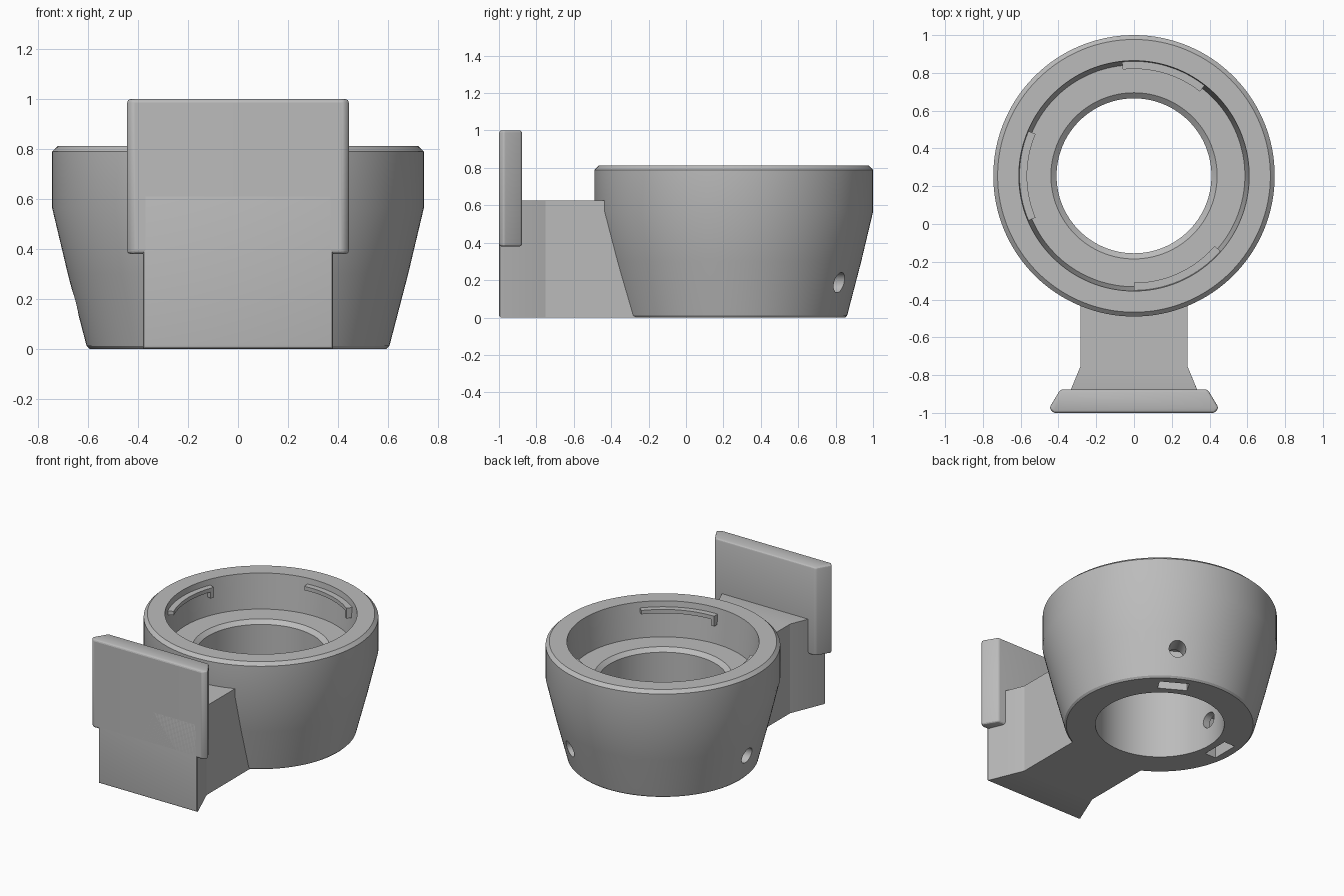
import bpy, bmesh, math
from mathutils import Matrix, Vector

if "Cube" in bpy.data.objects:
    bpy.data.objects.remove(bpy.data.objects["Cube"])

CY = 0.255  # ring centre in y
grey = bpy.data.materials.new("light grey")
grey.diffuse_color = (0.5, 0.5, 0.5, 1)
grey.use_nodes = True
grey.node_tree.nodes["Principled BSDF"].inputs["Base Color"].default_value = grey.diffuse_color


def make(name, bm, smooth=True):
    bmesh.ops.recalc_face_normals(bm, faces=bm.faces)
    me = bpy.data.meshes.new(name)
    bm.to_mesh(me)
    bm.free()
    ob = bpy.data.objects.new(name, me)
    bpy.context.collection.objects.link(ob)
    me.materials.append(grey)
    bpy.ops.object.select_all(action='DESELECT')
    ob.select_set(True)
    bpy.context.view_layer.objects.active = ob
    if smooth:
        bpy.ops.object.shade_smooth_by_angle(angle=math.radians(20))
    return ob


def lathe(profile, a0, a1, steps):
    """Sweep a closed (radius, z) profile around the ring axis."""
    bm = bmesh.new()
    full = abs(a1 - a0) >= 360
    rings = []
    for i in range(steps if full else steps + 1):
        a = math.radians(a0 + (a1 - a0) * i / steps)
        rings.append([bm.verts.new((r * math.cos(a), CY + r * math.sin(a), z)) for r, z in profile])
    n = len(profile)
    for i in range(steps):
        p, q = rings[i], rings[(i + 1) % len(rings)]
        for j in range(n):
            k = (j + 1) % n
            bm.faces.new((p[j], q[j], q[k], p[k]))
    if not full:
        bm.faces.new(rings[0])
        bm.faces.new(rings[-1])
    return bm


def prism(outline, z0, z1):
    """Extrude an (x, y) outline between two heights."""
    bm = bmesh.new()
    lo = [bm.verts.new((x, y, z0)) for x, y in outline]
    hi = [bm.verts.new((x, y, z1)) for x, y in outline]
    bm.faces.new(lo)
    bm.faces.new(hi)
    for i in range(len(lo)):
        j = (i + 1) % len(lo)
        bm.faces.new((lo[i], lo[j], hi[j], hi[i]))
    return bm


def mirrored(half):
    return half + [(-x, y) for x, y in reversed(half)]


# Tapered ring with stepped bore
ring = make("ring_body", lathe(
    [(0.41, 0), (0.595, 0), (0.607, 0.012), (0.682, 0.30), (0.745, 0.565), (0.745, 0.79),
     (0.722, 0.812), (0.61, 0.812), (0.587, 0.57), (0.44, 0.57), (0.41, 0.545)], 0, 360, 128), False)

# Radial screw holes and the nut pockets open to the underside
for ang in (60, 180):
    rot = Matrix.Translation((0, CY, 0)) @ Matrix.Rotation(math.radians(ang), 4, 'Z')
    hole = bmesh.new()
    bmesh.ops.create_cone(hole, cap_ends=True, segments=32, radius1=0.054, radius2=0.054, depth=0.6,
                          matrix=rot @ Matrix.Translation((0.55, 0, 0.187)) @ Matrix.Rotation(math.pi / 2, 4, 'Y'))
    pocket = bmesh.new()
    bmesh.ops.create_cube(pocket, size=1, matrix=rot @ Matrix.Translation((0.5, 0, 0.1))
                          @ Matrix.Diagonal((0.085, 0.19, 0.36, 1)))
    for nm, bm in (("hole_cutter", hole), ("pocket_cutter", pocket)):
        cutter = make(nm, bm, False)
        bpy.context.view_layer.objects.active = ring
        mod = ring.modifiers.new("cut", 'BOOLEAN')
        mod.operation = 'DIFFERENCE'
        mod.solver = 'EXACT'
        mod.object = cutter
        bpy.ops.object.modifier_apply(modifier=mod.name)
        bpy.data.objects.remove(cutter)
bpy.ops.object.select_all(action='DESELECT')
ring.select_set(True)
bpy.context.view_layer.objects.active = ring
bpy.ops.object.shade_smooth_by_angle(angle=math.radians(20))

# Bayonet lugs: thin ledge with a stop at one end
for a0, a1 in ((52, 96), (157, 203), (270, 319)):
    make("bayonet_ledge", lathe([(0.566, 0.745), (0.62, 0.745), (0.62, 0.772), (0.566, 0.772)], a0, a1, 20))
    make("bayonet_stop", lathe([(0.566, 0.70), (0.62, 0.70), (0.62, 0.75), (0.566, 0.75)], a0, a0 + 2.5, 2))

# Flared neck joining the plate to the ring; its end slants to stay inside the wall
bm = prism(mirrored([(0.385, -1), (0.282, -0.75), (0.282, -0.22)]), 0, 0.625)
for v in bm.verts:
    if v.co.y > -0.3 and v.co.z > 0.3:
        v.co.y = -0.40
# Only the part behind the plate reaches full height
bmesh.ops.recalc_face_normals(bm, faces=bm.faces)
front = [e for e in bm.edges if all(v.co.y < -0.99 for v in e.verts)]
bmesh.ops.bevel(bm, geom=front, offset=0.014, segments=3, profile=0.5, affect='EDGES')
make("mount_neck", bm)

# Upright plate with slanted sides and rounded edges
bm = prism(mirrored([(0.425, -1), (0.449, -0.975), (0.39, -0.876)]), 0.38, 1.0)
bmesh.ops.recalc_face_normals(bm, faces=bm.faces)
bmesh.ops.bevel(bm, geom=bm.edges[:], offset=0.014, segments=3, profile=0.5, affect='EDGES')
make("mount_plate", bm)
